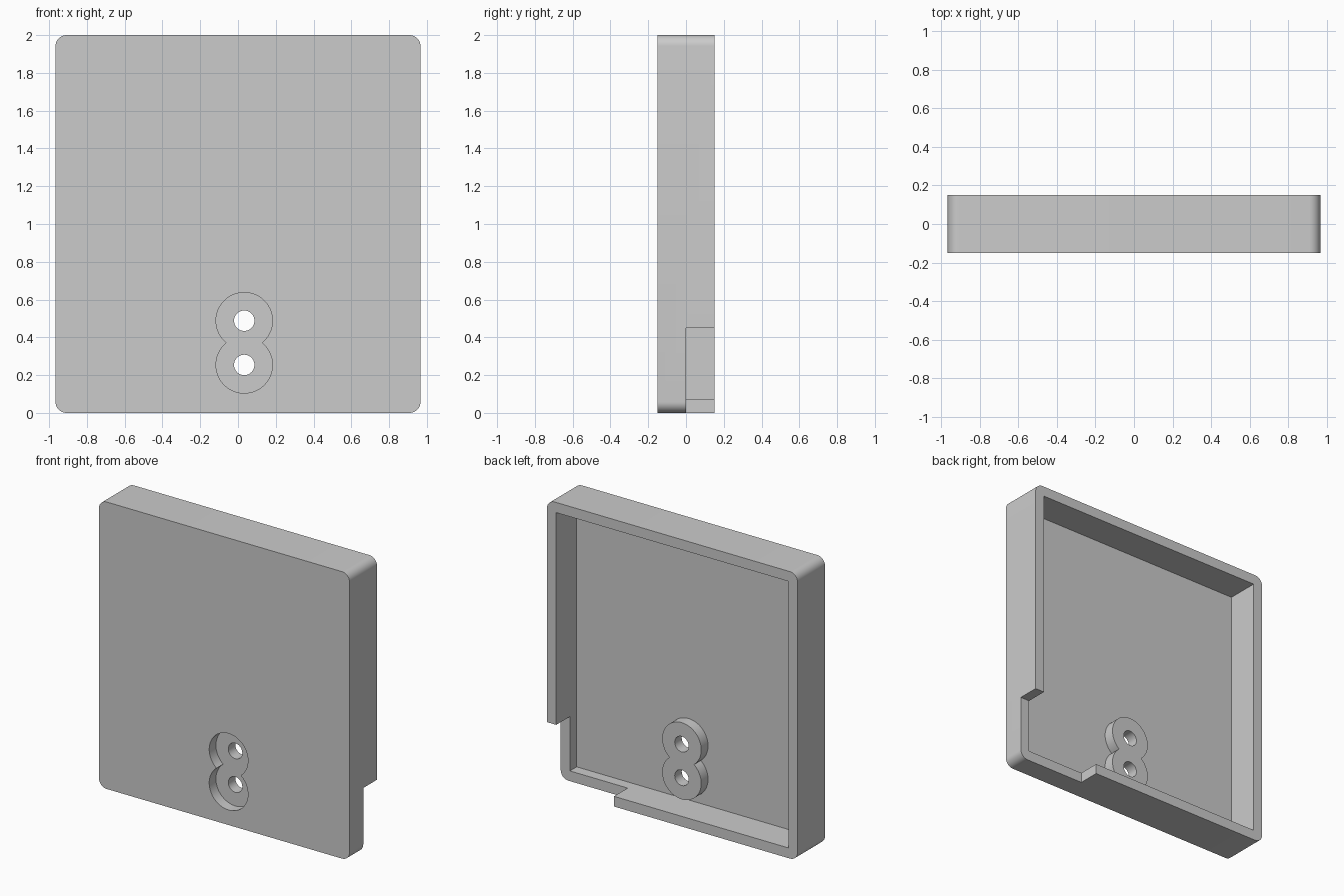
import bpy, bmesh
from math import sin, cos, pi, acos, radians

if "Cube" in bpy.data.objects:
    bpy.data.objects.remove(bpy.data.objects["Cube"], do_unlink=True)

W, H, D = 0.966, 2.0, 0.151      # half width, height, half depth
WALL, FLOOR = 0.071, -0.075      # rim thickness, inner face of the panel
CX, Z_LOW, Z_HIGH = 0.033, 0.254, 0.488

grey = bpy.data.materials.new("plain grey")
grey.use_nodes = True
colour = (0.6, 0.6, 0.6, 1)
grey.diffuse_color = colour
grey.node_tree.nodes["Principled BSDF"].inputs["Base Color"].default_value = colour


def prism(name, points, y0, y1):
    """Extrude an x-z outline from y0 to y1."""
    bm = bmesh.new()
    face = bm.faces.new([bm.verts.new((x, y0, z)) for x, z in points])
    moved = bmesh.ops.extrude_face_region(bm, geom=[face])["geom"]
    bmesh.ops.translate(bm, vec=(0, y1 - y0, 0),
                        verts=[v for v in moved if isinstance(v, bmesh.types.BMVert)])
    bmesh.ops.recalc_face_normals(bm, faces=bm.faces)
    mesh = bpy.data.meshes.new(name)
    bm.to_mesh(mesh)
    bm.free()
    mesh.materials.append(grey)
    ob = bpy.data.objects.new(name, mesh)
    bpy.context.collection.objects.link(ob)
    return ob


def arc(x, z, r, a0, a1, n):
    return [(x + r * cos(a0 + (a1 - a0) * i / n),
             z + r * sin(a0 + (a1 - a0) * i / n)) for i in range(n + 1)]


def box(x0, x1, z0, z1):
    return [(x0, z0), (x1, z0), (x1, z1), (x0, z1)]


def rounded_outline(r):
    pts = []
    for k, (sx, z) in enumerate([(1, H - r), (-1, H - r), (-1, r), (1, r)]):
        pts += arc(sx * (W - r), z, r, k * pi / 2, (k + 1) * pi / 2, 10)
    return pts


def double_circle(r):
    """Outline of two overlapping circles, one above the other."""
    a = pi / 2 - acos((Z_HIGH - Z_LOW) / 2 / r)
    upper = arc(CX, Z_HIGH, r, -a, pi + a, 48)
    lower = arc(CX, Z_LOW, r, pi - a, 2 * pi + a, 48)
    return upper + lower[1:-1]


def combine(target, other, operation):
    """Apply a boolean and remove the helper."""
    mod = target.modifiers.new(operation, "BOOLEAN")
    mod.operation, mod.object, mod.solver = operation, other, "EXACT"
    bpy.context.view_layer.objects.active = target
    bpy.ops.object.modifier_apply(modifier=mod.name)
    bpy.data.objects.remove(other, do_unlink=True)


# Shallow tray open at the back
cover = prism("cover", rounded_outline(0.058), -D, D)
combine(cover, prism("cavity", box(WALL - W, W - WALL, WALL, H - WALL), FLOOR, 0.4), "DIFFERENCE")

# Lowered rim at one bottom corner
combine(cover, prism("corner_notch", box(0.45, 1.2, -0.2, 0.45), 0, 0.4), "DIFFERENCE")

# Recessed mount: raised inside, sunk into the front, with two holes
combine(cover, prism("mount", double_circle(0.1505), -0.09, 0), "UNION")
combine(cover, prism("recess", double_circle(0.1495), -0.4, FLOOR - 0.002), "DIFFERENCE")
for z in (Z_LOW, Z_HIGH):
    combine(cover, prism("hole", arc(CX, z, 0.054, 0, 2 * pi * 47 / 48, 47), -0.4, 0.4), "DIFFERENCE")

# Smooth the rounded corners and bores
bpy.ops.object.select_all(action="DESELECT")
cover.select_set(True)
bpy.context.view_layer.objects.active = cover
bpy.ops.object.shade_smooth_by_angle(angle=radians(30))
